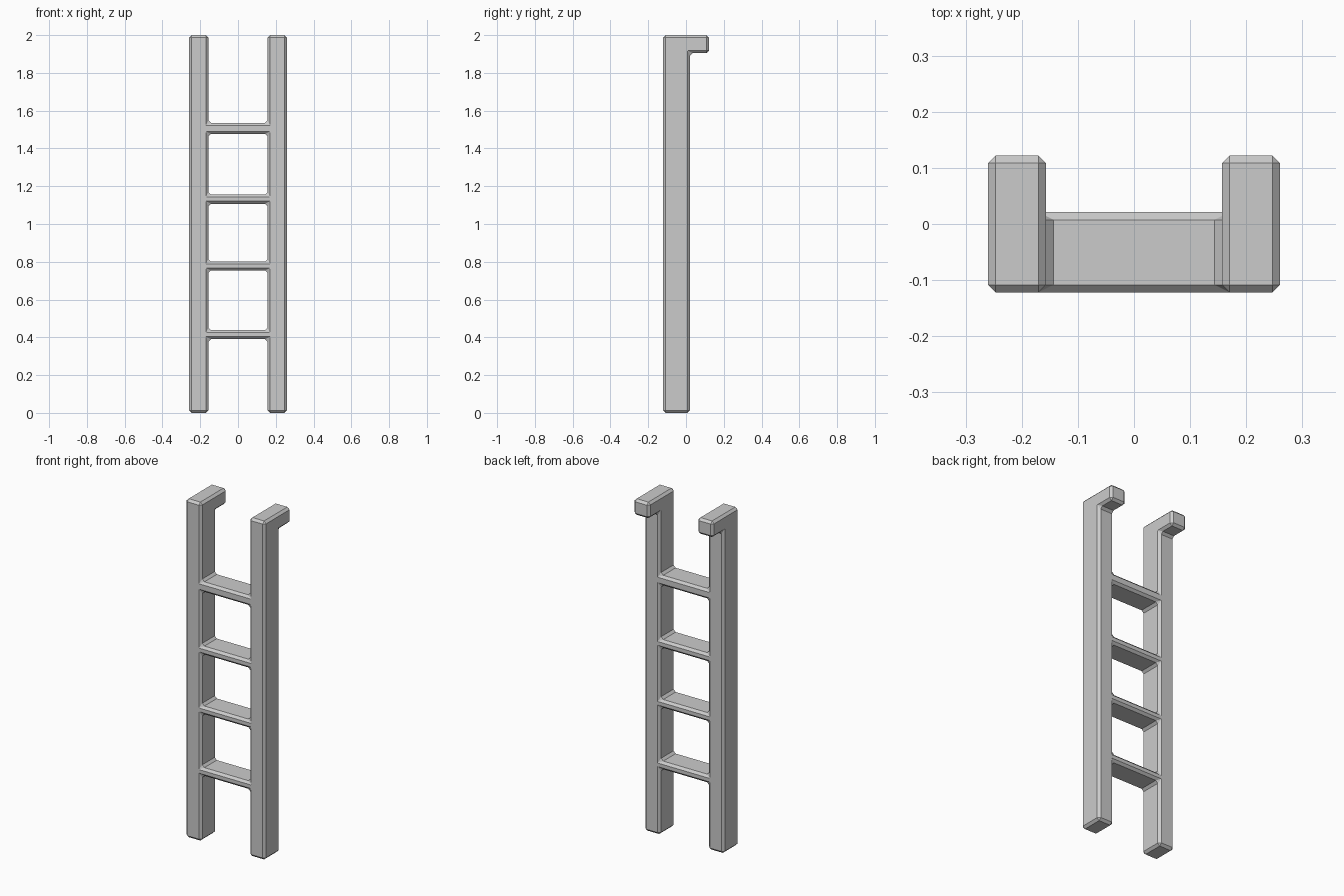
import bpy, bmesh
from itertools import product

if "Cube" in bpy.data.objects:
    bpy.data.objects.remove(bpy.data.objects["Cube"])

# Cell boundaries: rails/gap across, body/hook in depth, rung edges in height
xs = [-0.26, -0.157, 0.157, 0.26]
ys = [-0.122, 0.021, 0.122]
zs = [0, 0.39, 0.438, 0.754, 0.802, 1.107, 1.156, 1.477, 1.536, 1.905, 2.0]


def filled(i, j, k):
    if not (0 <= i < 3 and 0 <= j < 2 and 0 <= k < len(zs) - 1):
        return False
    if i == 1:                       # rungs between the rails
        return j == 0 and k in (1, 3, 5, 7)
    return j == 0 or k == 9          # rails, with hooks at the top


# Connected ladder shell: one face wherever a filled cell meets an empty one
bm = bmesh.new()
verts = {}


def vert(c):
    if c not in verts:
        verts[c] = bm.verts.new((xs[c[0]], ys[c[1]], zs[c[2]]))
    return verts[c]


for cell in product(range(3), range(2), range(len(zs) - 1)):
    if not filled(*cell):
        continue
    for axis, side in product(range(3), (0, 1)):
        near = list(cell)
        near[axis] += 1 if side else -1
        if filled(*near):
            continue
        u, v = (axis + 1) % 3, (axis + 2) % 3
        loop = []
        for du, dv in ((0, 0), (1, 0), (1, 1), (0, 1)):
            c = list(cell)
            c[axis] += side
            c[u] += du
            c[v] += dv
            loop.append(vert(tuple(c)))
        bm.faces.new(loop if side else loop[::-1])

mesh = bpy.data.meshes.new("ladder")
bm.to_mesh(mesh)
bm.free()
ladder = bpy.data.objects.new("ladder", mesh)
bpy.context.collection.objects.link(ladder)

# Flat chamfer on outer edges and inner joints
bevel = ladder.modifiers.new("chamfer", 'BEVEL')
bevel.width = 0.0135
bevel.segments = 1
bevel.limit_method = 'ANGLE'
bevel.use_clamp_overlap = False
